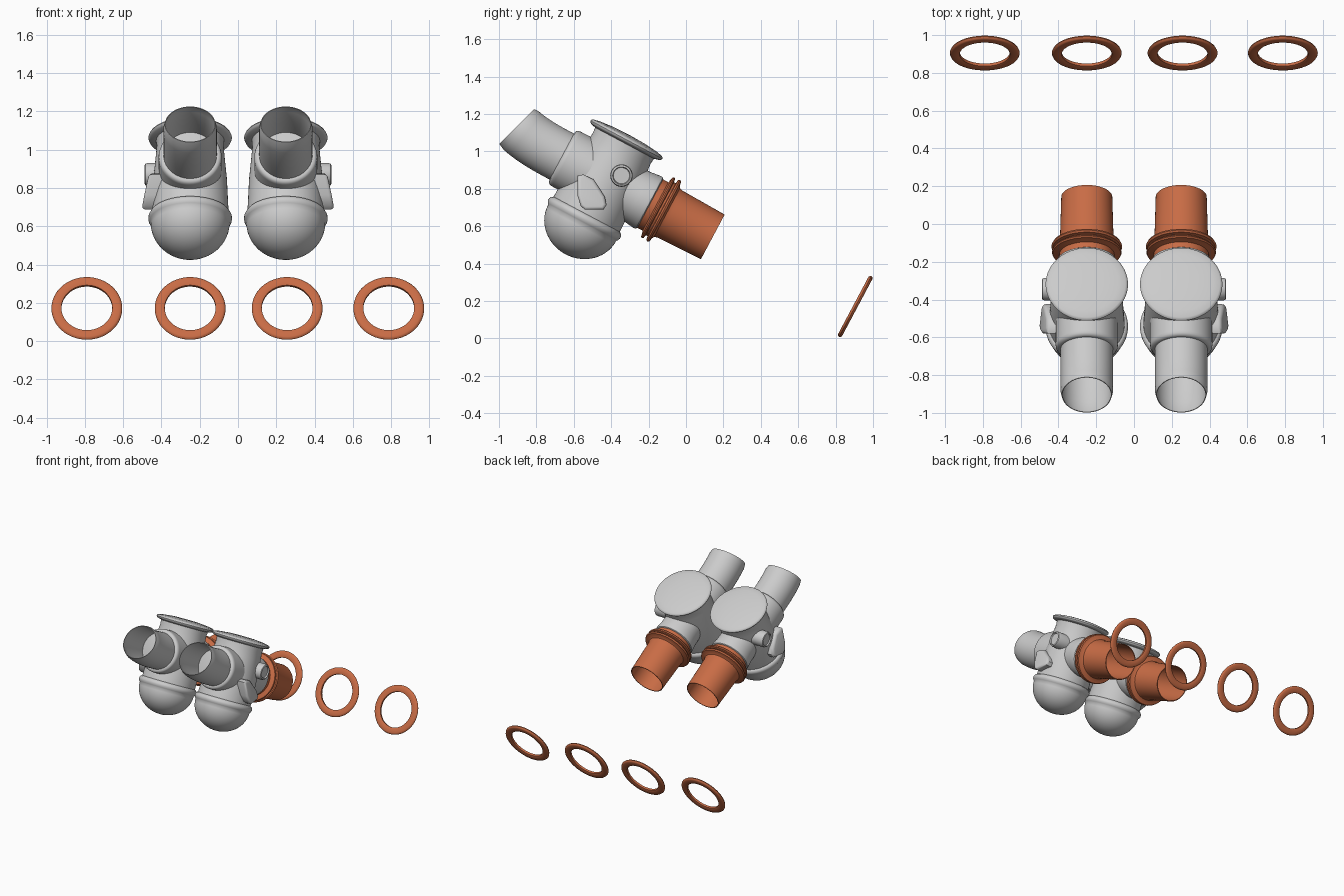
import bpy, bmesh
from math import sin, cos, pi, radians
from mathutils import Matrix, Vector

if "Cube" in bpy.data.objects:
    bpy.data.objects.remove(bpy.data.objects["Cube"])

TILT = Matrix.Rotation(radians(-28), 4, 'X')      # local Y = throat axis, local Z = body axis
AXIS = {'Z': Matrix(), 'Y': Matrix.Rotation(-pi / 2, 4, 'X'), 'X': Matrix.Rotation(pi / 2, 4, 'Y')}
THROAT = (0, 0, -0.25)
SEG = 64

rubber = bpy.data.materials.new("rubber_orange")
rubber.diffuse_color = (0.58, 0.15, 0.06, 1)
rubber.use_nodes = True
rubber.node_tree.nodes["Principled BSDF"].inputs["Base Color"].default_value = rubber.diffuse_color


def finish(name, bm, loc, mat=None):
    bmesh.ops.recalc_face_normals(bm, faces=bm.faces)
    me = bpy.data.meshes.new(name)
    bm.to_mesh(me)
    bm.free()
    ob = bpy.data.objects.new(name, me)
    ob.matrix_world = Matrix.Translation(loc) @ TILT
    if mat:
        me.materials.append(mat)
    bpy.context.collection.objects.link(ob)
    return ob


def lathe(name, profile, axis, origin, loc, mat=None, side=1, warp=None):
    """Revolve (radius, height) points around an axis through origin."""
    bm = bmesh.new()
    rows = []
    for r, h in profile:
        row = []
        for i in range(SEG):
            a = 2 * pi * i / SEG
            p = AXIS[axis] @ Vector((r * cos(a), r * sin(a), h)) + Vector(origin)
            if warp:
                p = warp(p)
            p.x *= side
            row.append(bm.verts.new(p))
        rows.append(row)
    for a, b in zip(rows, rows[1:]):
        for i in range(SEG):
            j = (i + 1) % SEG
            bm.faces.new((a[i], a[j], b[j], b[i]))
    bmesh.ops.remove_doubles(bm, verts=bm.verts, dist=1e-5)
    return finish(name, bm, loc, mat)


def bend_up(p):
    """Curve the intake tube gently upwards towards its mouth."""
    h, length = max(0, -0.26 - p.y), 0.29
    t = 0.3 * (h / length) ** 2
    d = p.z + 0.25
    return Vector((p.x, p.y + d * sin(t), -0.25 + 0.1 * h ** 3 / length ** 2 + d * cos(t)))


def lug(name, loc, side):
    """Rounded side plate that leans outwards at the bottom."""
    outline = [(-0.14, -0.30), (-0.115, -0.28), (-0.056, -0.278), (0.039, -0.33), (0.07, -0.365),
               (0.068, -0.395), (-0.02, -0.443), (-0.05, -0.435), (-0.09, -0.395)]
    bm = bmesh.new()
    inner = [bm.verts.new((side * 0.14, y, z)) for y, z in outline]
    outer = [bm.verts.new((side * (0.213 + (-0.28 - z) * 0.25), y, z)) for y, z in outline]
    bm.faces.new(inner)
    cap = bm.faces.new(outer)
    for i in range(len(outline)):
        j = (i + 1) % len(outline)
        bm.faces.new((inner[i], inner[j], outer[j], outer[i]))
    bmesh.ops.recalc_face_normals(bm, faces=bm.faces)
    bmesh.ops.bevel(bm, geom=list(cap.edges), offset=0.018, segments=4, profile=0.5, affect='EDGES')
    return finish(name, bm, loc)


# Profiles
body = [(0, -0.01), (0.18, -0.01), (0.175, -0.06), (0.18, -0.12), (0.192, -0.25), (0.2, -0.43), (0.2, -0.5), (0, -0.5)]
lid = [(0, 0.022), (0.1, 0.019), (0.17, 0.012), (0.205, 0.005), (0.214, 0), (0.218, -0.008),
       (0.214, -0.017), (0.205, -0.022), (0.175, -0.03), (0, -0.03)]
bowl = [(0, -0.46), (0.2, -0.46), (0.211, -0.466), (0.218, -0.48), (0.218, -0.492), (0.212, -0.505), (0.206, -0.512)]
bowl += [(0.206 * cos(a), -0.512 - 0.19 * sin(a)) for a in [pi / 2 * k / 14 for k in range(1, 15)]]
boss = [(0, -0.262), (0.145, -0.262), (0.156, -0.258), (0.163, -0.248), (0.165, -0.235), (0.165, 0), (0, 0)]
neck = [(0, 0.05), (0.145, 0.05), (0.15, 0.2), (0.157, 0.255), (0.155, 0.268), (0.147, 0.273), (0, 0.273)]
intake = [(0.139, -0.25 - 0.03 * k) for k in range(10)] + [(0.132, -0.55), (0.128, -0.55)]
intake += [(0.134, -0.25 - 0.03 * k) for k in range(9, -1, -1)]
sleeve = [(0.135, 0.26), (0.147, 0.272), (0.146, 0.305), (0.165, 0.31), (0.18, 0.313), (0.184, 0.32), (0.18, 0.328),
          (0.16, 0.332), (0.16, 0.342), (0.18, 0.345), (0.187, 0.354), (0.182, 0.364), (0.16, 0.368), (0.147, 0.375),
          (0.142, 0.395), (0.135, 0.652), (0.129, 0.652), (0.13, 0.26), (0.135, 0.26)]
port = [(0, 0.1), (0.06, 0.1), (0.06, 0.222), (0.056, 0.234), (0.047, 0.238), (0.043, 0.228), (0, 0.228)]
gasket = [(0.133, -0.008), (0.142, -0.012), (0.172, -0.012), (0.181, -0.008), (0.185, 0),
          (0.181, 0.008), (0.172, 0.012), (0.142, 0.012), (0.133, 0.008), (0.133, -0.008)]

# Two mirrored units
for side, tag in ((-1, "left"), (1, "right")):
    loc = (side * 0.25, -0.315, 1.07)
    lathe("body_" + tag, body, 'Z', (0, 0, 0), loc)
    lathe("top_lid_" + tag, lid, 'Z', (0, 0, 0), loc)
    lathe("float_bowl_" + tag, bowl, 'Z', (0, 0, 0), loc)
    lathe("intake_boss_" + tag, boss, 'Y', THROAT, loc)
    lathe("intake_tube_" + tag, intake, 'Y', THROAT, loc, warp=bend_up)
    lathe("outlet_neck_" + tag, neck, 'Y', THROAT, loc)
    lathe("outlet_sleeve_" + tag, sleeve, 'Y', THROAT, loc, rubber)
    lathe("side_port_" + tag, port, 'X', (0, 0.067, -0.19), loc, side=side)
    lug("side_lug_" + tag, loc, side)

# Row of loose gaskets
for n, x in enumerate((-0.79, -0.25, 0.257, 0.788)):
    lathe(f"gasket_{n + 1}", gasket, 'Y', (0, 0, 0), (x, 0.905, 0.171), rubber)

bpy.ops.object.select_all(action='SELECT')
bpy.context.view_layer.objects.active = bpy.context.scene.objects[0]
bpy.ops.object.shade_smooth_by_angle(angle=radians(40))
